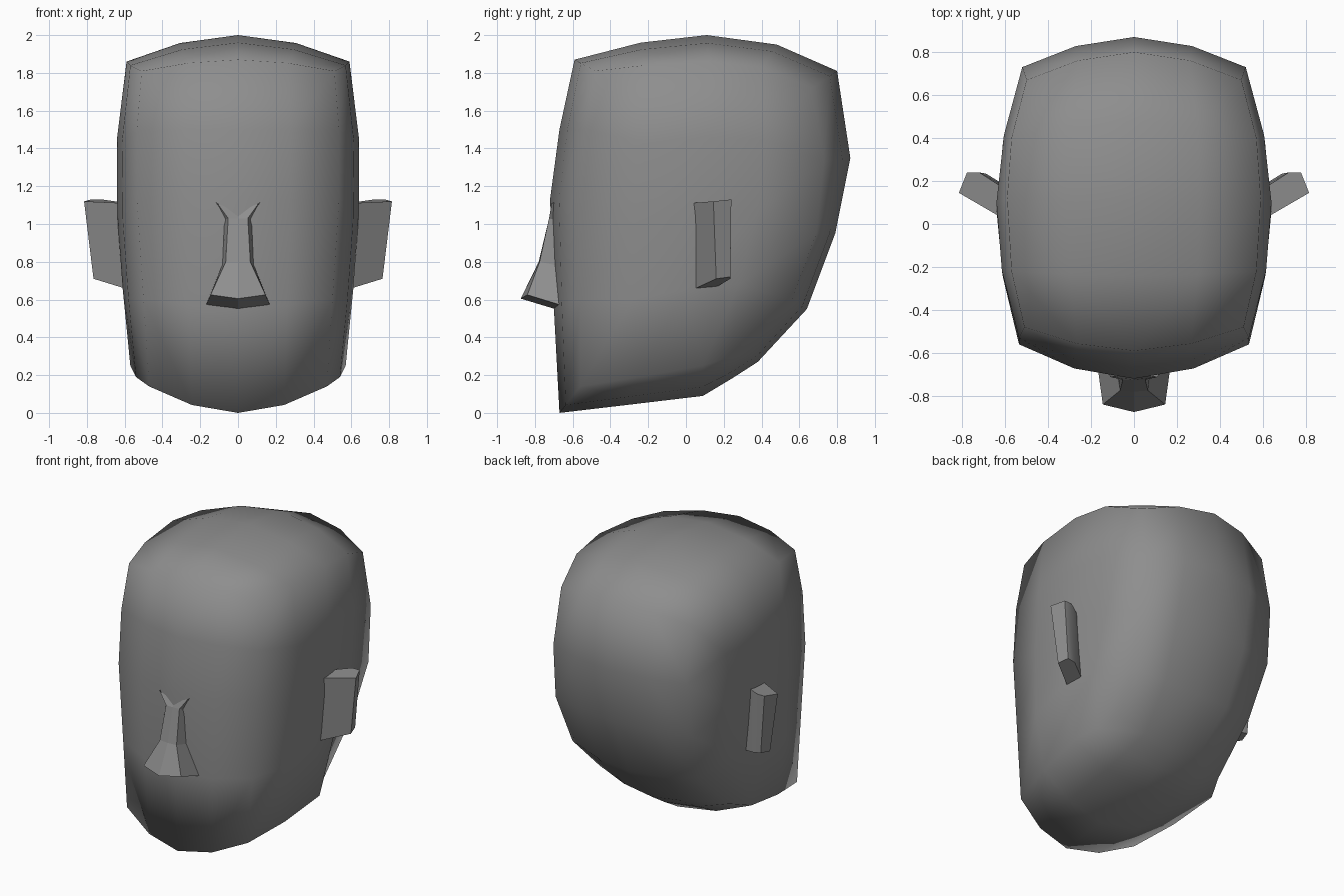
import bpy, bmesh, math

cube = bpy.data.objects.get("Cube")
if cube:
    bpy.data.objects.remove(cube, do_unlink=True)

skin = bpy.data.materials.new("matte_grey")
skin.use_nodes = True
GREY = (0.27, 0.27, 0.27, 1)
skin.diffuse_color = GREY
skin.node_tree.nodes["Principled BSDF"].inputs["Base Color"].default_value = GREY


def grid_faces(bm, rows, wrap=False):
    """Join neighbouring rows of points with quads."""
    for a, b in zip(rows, rows[1:]):
        n = len(a)
        for i in range(n if wrap else n - 1):
            j = (i + 1) % n
            bm.faces.new((a[i], a[j], b[j], b[i]))


def verts(bm, points):
    return [bm.verts.new(p) for p in points]


def finish(name, bm, angle):
    """Turn a +x half into a mirrored object, smooth below the given angle."""
    bmesh.ops.remove_doubles(bm, verts=bm.verts, dist=0.0005)
    bmesh.ops.recalc_face_normals(bm, faces=bm.faces)
    mesh = bpy.data.meshes.new(name)
    bm.to_mesh(mesh)
    bm.free()
    mesh.materials.append(skin)
    ob = bpy.data.objects.new(name, mesh)
    bpy.context.collection.objects.link(ob)
    ob.modifiers.new("mirror", 'MIRROR')
    bpy.ops.object.select_all(action='DESELECT')
    ob.select_set(True)
    bpy.context.view_layer.objects.active = ob
    if angle >= 180:
        bpy.ops.object.shade_smooth()
    elif angle > 0:
        bpy.ops.object.shade_smooth_by_angle(angle=math.radians(angle))
    return ob


# Head: centre profile (y, z), from the brow over the crown, down the back, along the jaw, up the face
PROFILE = [(-.59, 1.87), (-.24, 1.96), (.11, 2), (.48, 1.95), (.8, 1.81), (.87, 1.35),
           (.79, .95), (.64, .55), (.38, .27), (.24, .18), (.09, .09), (-.33, .04),
           (-.67, 0), (-.7, .56), (-.72, 1.13), (-.67, 1.5)]
# Matching loop where the side of the head begins
SIDE_LOOP = [(.51, -.48, 1.81), (.57, -.22, 1.84), (.59, .12, 1.86), (.57, .4, 1.83),
             (.5, .67, 1.72), (.52, .73, 1.33), (.53, .69, .95), (.49, .56, .6),
             (.42, .36, .37), (.5, .24, .3), (.57, .09, .25), (.54, -.25, .19),
             (.47, -.56, .14), (.5, -.56, .6), (.535, -.56, 1.13), (.535, -.53, 1.5)]
# Half widths inside the side panel, from low to high
SIDE_X = [(.58, .61, .57), (.61, .64, .61), (.615, .64, .605)]

bm = bmesh.new()
centre = verts(bm, [(0, y, z) for y, z in PROFILE])
middle = verts(bm, [(x * .52, y + (ey - y) * .3, z + (ez - z) * .3)
                    for (y, z), (x, ey, ez) in zip(PROFILE, SIDE_LOOP)])
edge = verts(bm, SIDE_LOOP)
grid_faces(bm, [centre, middle, edge], wrap=True)

# Side panel, blended between its four borders
rows = [[edge[12 - j] for j in range(5)]]
for k in (1, 2, 3):
    front, back = edge[12 + k], edge[8 - k]
    row = [front]
    for j in (1, 2, 3):
        low, high = edge[12 - j].co.z, edge[j].co.z
        y = front.co.y + (back.co.y - front.co.y) * j / 4
        row.append(bm.verts.new((SIDE_X[k - 1][j - 1], y, low + (high - low) * k / 4)))
    rows.append(row + [back])
rows.append(edge[:5])
grid_faces(bm, rows)
finish("head", bm, 180)

# Nose: rows of outer, ridge and centre points from the bridge to the underside
bm = bmesh.new()
NOSE = [[(.12, -.69, 1.115), (.11, -.712, 1.11), (0, -.7, 1.06)],
        [(.075, -.69, 1.02), (.052, -.725, 1.03), (0, -.725, 1.03)],
        [(.085, -.68, .78), (.065, -.775, .8), (0, -.78, .8)],
        [(.17, -.66, .57), (.145, -.84, .625), (0, -.875, .605)],
        [(.17, -.66, .57), (.1, -.66, .557), (0, -.66, .54)]]
grid_faces(bm, [verts(bm, row) for row in NOSE])
finish("nose", bm, 0)

# Ears: slanted slabs with a chamfered rear corner
bm = bmesh.new()
TOP = [(.6, .02, 1.11), (.815, .145, 1.12), (.777, .24, 1.13), (.72, .24, 1.13), (.58, .15, 1.11)]
BOTTOM = [(.57, .03, .65), (.765, .16, .71), (.745, .235, .72), (.69, .235, .71), (.55, .15, .66)]
top, bottom = verts(bm, TOP), verts(bm, BOTTOM)
grid_faces(bm, [top, bottom], wrap=True)
bm.faces.new(top)
bm.faces.new(bottom)
finish("ears", bm, 50)
